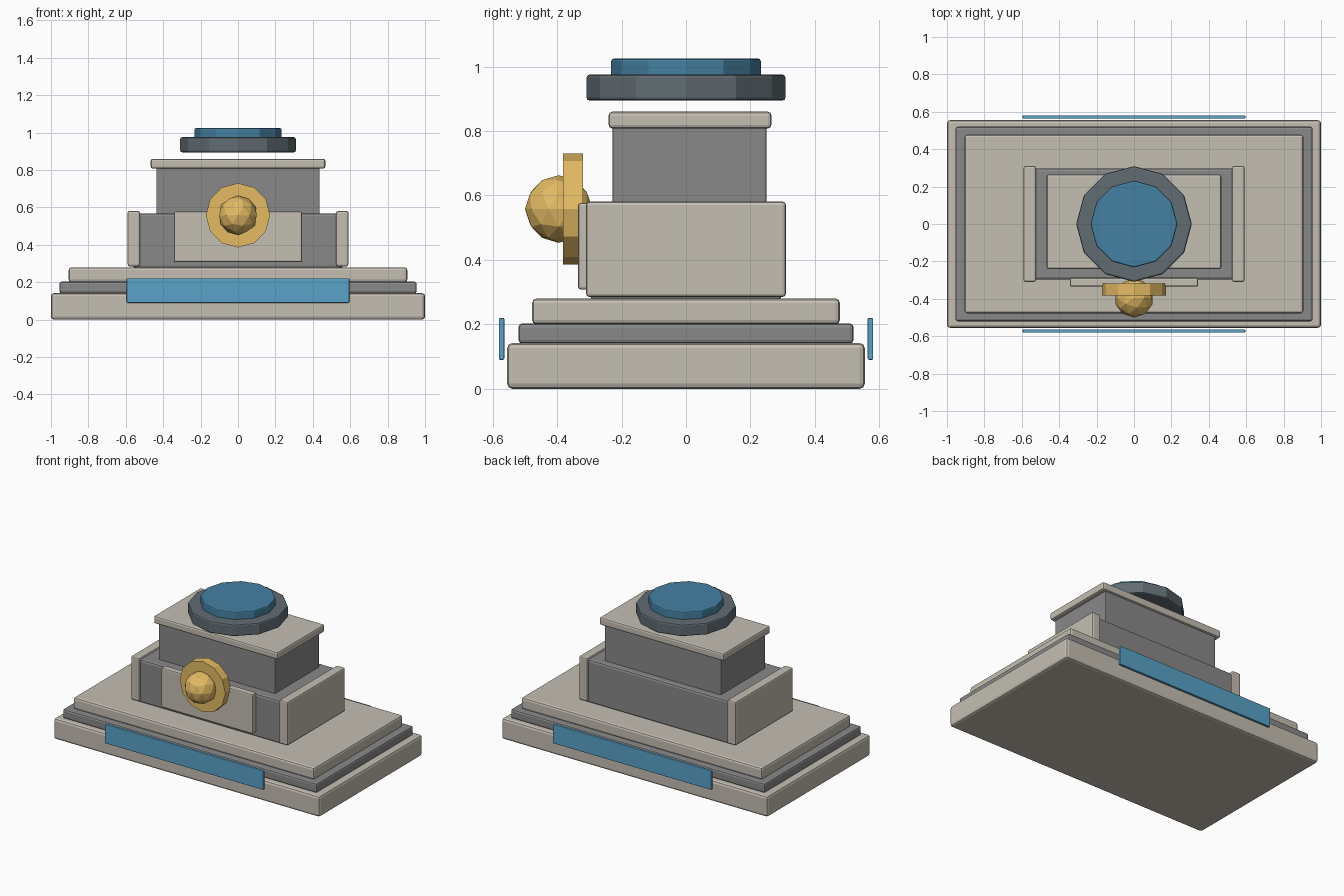
import bpy, math

if "Cube" in bpy.data.objects:
    bpy.data.objects.remove(bpy.data.objects["Cube"])


def material(name, rgb):
    m = bpy.data.materials.new(name)
    m.diffuse_color = (*rgb, 1)
    m.use_nodes = True
    m.node_tree.nodes["Principled BSDF"].inputs["Base Color"].default_value = m.diffuse_color
    return m


STONE = material("warm_stone", (0.56, 0.52, 0.45))
GREY = material("mid_grey", (0.25, 0.25, 0.25))
DARK = material("dark_slate", (0.12, 0.15, 0.17))
GOLD = material("gold", (0.78, 0.50, 0.13))
BLUE = material("light_blue", (0.10, 0.36, 0.58))
DEEP = material("deep_blue", (0.06, 0.22, 0.36))


def finish(ob, name, mat, bevel):
    ob.name = name
    ob.data.materials.append(mat)
    if bevel:
        b = ob.modifiers.new("edge_bevel", 'BEVEL')
        b.width, b.segments = bevel, 2
        b.limit_method = 'ANGLE'
        b.angle_limit = math.radians(40)
    return ob


def box(name, x, y, z, mat, bevel=0.0):
    """Box from (min, max) ranges on each axis."""
    bpy.ops.mesh.primitive_cube_add(size=1, location=[sum(r) / 2 for r in (x, y, z)])
    ob = bpy.context.object
    ob.scale = [r[1] - r[0] for r in (x, y, z)]
    bpy.ops.object.transform_apply(location=False, rotation=False, scale=True)
    return finish(ob, name, mat, bevel)


def disc(name, radius, depth, loc, mat, bevel=0.0, tilt=0.0):
    bpy.ops.mesh.primitive_cylinder_add(vertices=12, radius=radius, depth=depth,
                                        location=loc, rotation=(tilt, 0, 0))
    return finish(bpy.context.object, name, mat, bevel)


# Stepped plinth
box("base_slab", (-1, 1), (-.555, .555), (0, .142), STONE, .016)
box("plinth_step", (-.955, .955), (-.52, .52), (.14, .203), GREY, .012)
box("plinth_top", (-.905, .905), (-.478, .478), (.2, .28), STONE, .014)

# Main body and its raised upper block
box("lower_body", (-.56, .56), (-.297, .297), (.275, .568), GREY, .014)
box("upper_body", (-.437, .437), (-.228, .25), (.55, .82), GREY, .006)
box("roof_cap", (-.467, .467), (-.24, .265), (.808, .86), STONE, .011)

# Side cheeks and blue strips, mirrored
for side, s in (("left", -1), ("right", 1)):
    box(side + "_cheek", sorted((s * .525, s * .59)), (-.31, .31), (.285, .581), STONE, .01)
for side, s in (("front", -1), ("back", 1)):
    box(side + "_strip", (-.595, .595), sorted((s * .564, s * .581)), (.09, .22), BLUE, .004)

# Front panel with gold boss
box("front_panel", (-.343, .343), (-.335, -.29), (.308, .577), STONE, .008)
disc("gold_disc", .172, .062, (0, -.35, .558), GOLD, 0, math.pi / 2)
bpy.ops.mesh.primitive_ico_sphere_add(subdivisions=2, radius=.105, location=(0, -.395, .558))
finish(bpy.context.object, "gold_knob", GOLD, 0)

# Floating top ring and lens
disc("top_ring", .309, .081, (0, 0, .935), DARK, .01)
disc("top_lens", .232, .07, (0, 0, .99), DEEP, .008)
